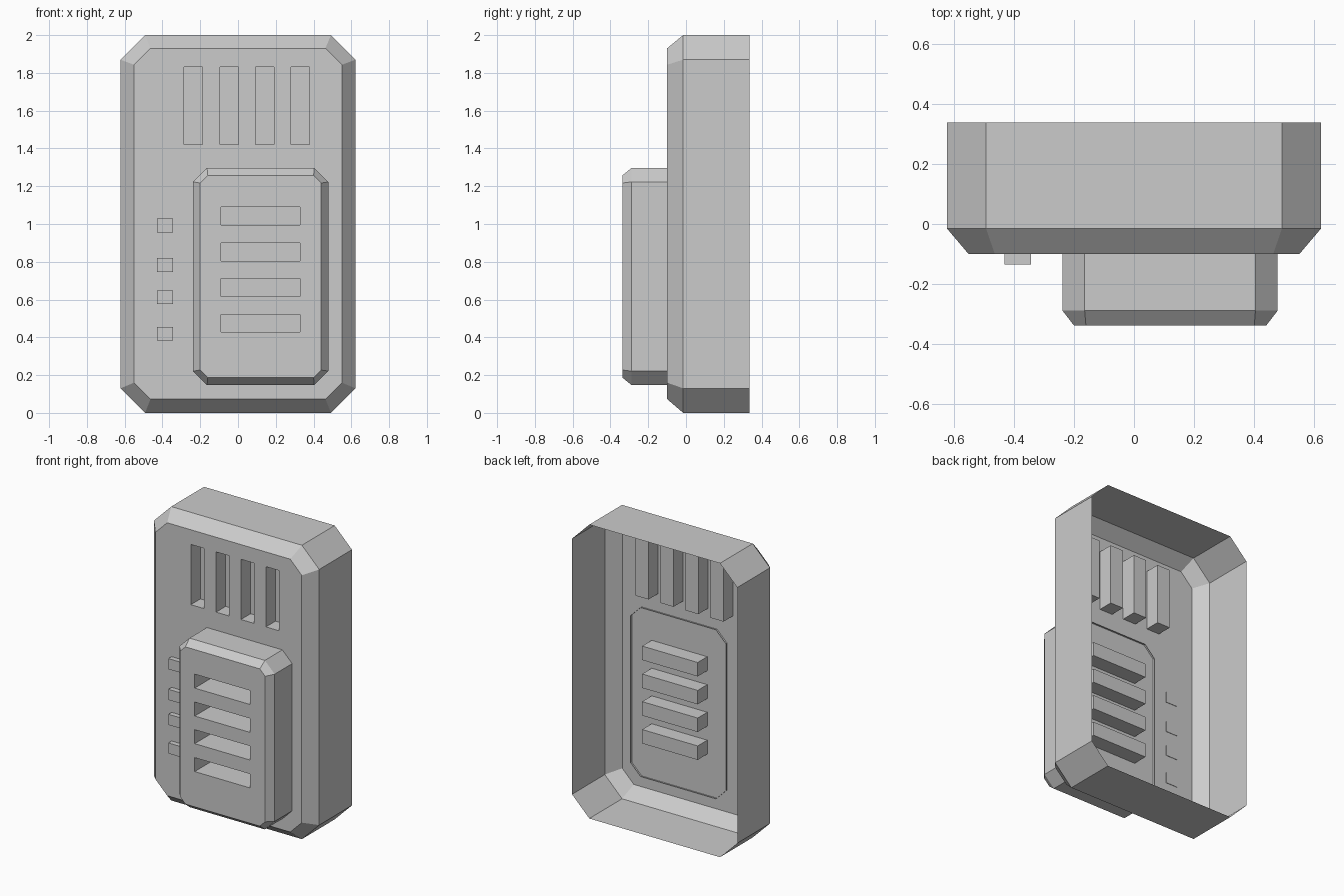
import bpy, bmesh

if "Cube" in bpy.data.objects:
    bpy.data.objects.remove(bpy.data.objects["Cube"])


def octagon(x0, x1, z0, z1, cx, cz):
    # rectangle with cut corners, counter-clockwise seen from the front
    return [(x0 + cx, z0), (x1 - cx, z0), (x1, z0 + cz), (x1, z1 - cz),
            (x1 - cx, z1), (x0 + cx, z1), (x0, z1 - cz), (x0, z0 + cz)]


def rect(x0, x1, z0, z1):
    return [(x0, z0), (x1, z0), (x1, z1), (x0, z1)]


def finish(bm, name):
    me = bpy.data.meshes.new(name)
    bm.to_mesh(me)
    bm.free()
    ob = bpy.data.objects.new(name, me)
    bpy.context.collection.objects.link(ob)
    return ob


def shell(name, rings, holes, depth, floor):
    """Open-backed shell: rings run front to back, holes are pockets in the front face."""
    bm = bmesh.new()

    def ring(pts, y):
        return [bm.verts.new((x, y, z)) for x, z in pts]

    def bridge(a, b):
        n = len(a)
        for i in range(n):
            j = (i + 1) % n
            bm.faces.new((a[i], a[j], b[j], b[i]))

    front_y = rings[0][1]
    loops = [ring(p, y) for p, y in rings]
    mouths = [ring(h, front_y) for h in holes]

    # front face with openings
    edges = []
    for lp in [loops[0]] + mouths:
        edges += [bm.edges.new((lp[i], lp[(i + 1) % len(lp)])) for i in range(len(lp))]
    bmesh.ops.triangle_fill(bm, edges=edges, use_beauty=True, normal=(0, -1, 0))
    bm.normal_update()
    for f in bm.faces:
        if f.normal.y > 0:
            f.normal_flip()

    # chamfer and side walls
    for a, b in zip(loops, loops[1:]):
        bridge(a[::-1], b[::-1])

    # slot pockets
    for m, h in zip(mouths, holes):
        back = ring(h, depth)
        bridge(m, back)
        if floor:
            bm.faces.new(back)
    return finish(bm, name)


def box(name, x0, x1, y0, y1, z0, z1):
    bm = bmesh.new()
    bmesh.ops.create_cube(bm, size=1)
    for v in bm.verts:
        v.co = (x1 if v.co.x > 0 else x0, y1 if v.co.y > 0 else y0, z1 if v.co.z > 0 else z0)
    return finish(bm, name)


upright_slots = [rect(x, x + 0.098, 1.42, 1.83) for x in (-0.285, -0.095, 0.092, 0.28)]
level_slots = [rect(-0.09, 0.328, z, z + 0.095) for z in (0.427, 0.617, 0.805, 0.995)]

# main housing
outer = octagon(-0.622, 0.622, 0, 2, 0.13, 0.13)
shell("housing",
      [(octagon(-0.55, 0.55, 0.073, 1.93, 0.087, 0.087), -0.10), (outer, -0.015), (outer, 0.337)],
      upright_slots + level_slots, 0.003, True)

# raised panel with level slots continuing into the housing
rim = octagon(-0.238, 0.478, 0.147, 1.297, 0.074, 0.074)
shell("front_panel",
      [(octagon(-0.2, 0.44, 0.187, 1.257, 0.04, 0.04), -0.337), (rim, -0.288), (rim, -0.088)],
      level_slots, -0.10, False)

# small buttons
for i, z in enumerate((0.418, 0.613, 0.783, 0.992)):
    box(f"button_{i + 1}", -0.43, -0.343, -0.135, -0.097, z - 0.036, z + 0.036)
